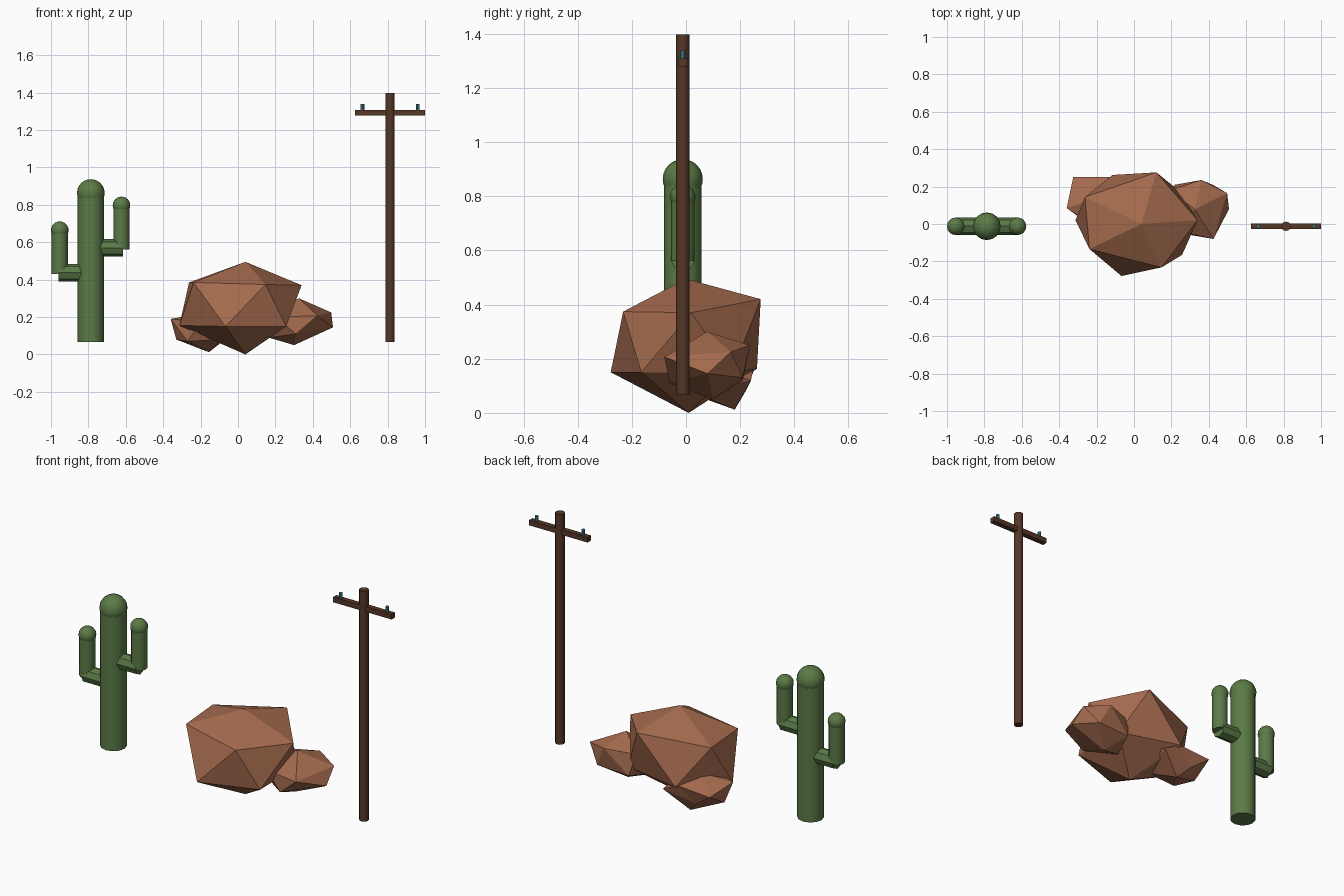
import bpy, math

if "Cube" in bpy.data.objects:
    bpy.data.objects.remove(bpy.data.objects["Cube"])

Y = -0.012  # shared depth line of cactus and pole


def material(name, rgb):
    m = bpy.data.materials.new(name)
    m.diffuse_color = (*rgb, 1)
    m.use_nodes = True
    m.node_tree.nodes["Principled BSDF"].inputs["Base Color"].default_value = m.diffuse_color
    return m


GREEN = material("cactus_green", (0.105, 0.195, 0.062))
ROCK = material("rock_brown", (0.37, 0.145, 0.075))
WOOD = material("dark_wood", (0.092, 0.038, 0.02))
TEAL = material("teal_glass", (0.06, 0.25, 0.28))


def finish(name, mat, smooth=True):
    ob = bpy.context.object
    ob.name = name
    ob.data.materials.append(mat)
    if smooth:
        bpy.ops.object.shade_smooth_by_angle(angle=math.radians(35))
    return ob


def post(name, x, z0, z1, r, mat, sides=12):
    bpy.ops.mesh.primitive_cylinder_add(vertices=sides, radius=r, depth=z1 - z0,
                                        location=(x, Y, (z0 + z1) / 2))
    return finish(name, mat)


def cap(name, x, z, r):
    bpy.ops.mesh.primitive_uv_sphere_add(segments=16, ring_count=12, radius=r, location=(x, Y, z))
    return finish(name, GREEN)


def arm(side, x0, x1, z, x_up, z_top):
    # horizontal stub, upright and rounded tip
    bpy.ops.mesh.primitive_cylinder_add(vertices=8, radius=0.046, depth=abs(x1 - x0),
                                        location=((x0 + x1) / 2, Y, z),
                                        rotation=(0, math.pi / 2, 0))
    finish(side + "_arm_stub", GREEN)
    post(side + "_arm_upright", x_up, z - 0.008, z_top, 0.043, GREEN)
    cap(side + "_arm_tip", x_up, z_top, 0.047)


# Cactus
post("cactus_trunk", -0.787, 0.067, 0.863, 0.07, GREEN)
cap("cactus_top", -0.787, 0.863, 0.074)
arm("left", -0.96, -0.76, 0.437, -0.953, 0.664)
arm("right", -0.80, -0.615, 0.57, -0.623, 0.797)

# Utility pole with crossbar and insulators
post("pole", 0.813, 0.067, 1.397, 0.025, WOOD)
bpy.ops.mesh.primitive_cube_add(size=1, location=(0.813, Y, 1.293))
bpy.context.object.scale = (0.374, 0.03, 0.03)
finish("crossbar", WOOD, False)
for i, s in enumerate((-1, 1)):
    post(f"insulator_{i + 1}", 0.813 + s * 0.148, 1.305, 1.338, 0.01, TEAL, 8)


def rock(name, top, upper, lower, bottom):
    # twenty-sided boulder: two staggered rings of five between two tips
    faces = []
    for i in range(5):
        j = (i + 1) % 5
        u0, u1, l0, l1 = 1 + i, 1 + j, 6 + i, 6 + j
        faces += [(0, u0, u1), (u0, l0, u1), (u1, l0, l1), (l0, 11, l1)]
    me = bpy.data.meshes.new(name)
    me.from_pydata([top, *upper, *lower, bottom], [], faces)
    me.materials.append(ROCK)
    bpy.context.collection.objects.link(bpy.data.objects.new(name, me))


# Boulders
rock("large_boulder", (0.04, 0.0, 0.495),
     [(0.34, 0.02, 0.37), (0.12, 0.276, 0.42), (-0.262, 0.144, 0.385),
      (-0.238, -0.134, 0.385), (0.147, -0.232, 0.374)],
     [(0.25, 0.17, 0.15), (-0.115, 0.262, 0.163), (-0.313, 0.02, 0.155),
      (-0.067, -0.278, 0.15), (0.257, -0.165, 0.15)],
     (0.04, 0.01, 0.0))
rock("right_boulder", (0.326, 0.078, 0.30),
     [(0.498, 0.165, 0.225), (0.36, 0.235, 0.25), (0.19, 0.18, 0.24),
      (0.2, -0.03, 0.2), (0.425, -0.08, 0.207)],
     [(0.42, 0.21, 0.13), (0.22, 0.21, 0.12), (0.165, 0.06, 0.09),
      (0.31, -0.06, 0.11), (0.508, 0.08, 0.145)],
     (0.3, 0.1, 0.05))
rock("left_boulder", (-0.19, 0.14, 0.22),
     [(-0.03, 0.1, 0.16), (-0.12, 0.25, 0.17), (-0.325, 0.25, 0.155),
      (-0.36, 0.085, 0.19), (-0.2, -0.02, 0.17)],
     [(-0.02, 0.24, 0.12), (-0.22, 0.22, 0.08), (-0.33, 0.12, 0.08),
      (-0.27, 0.02, 0.07), (-0.08, 0.02, 0.08)],
     (-0.155, 0.18, 0.012))
